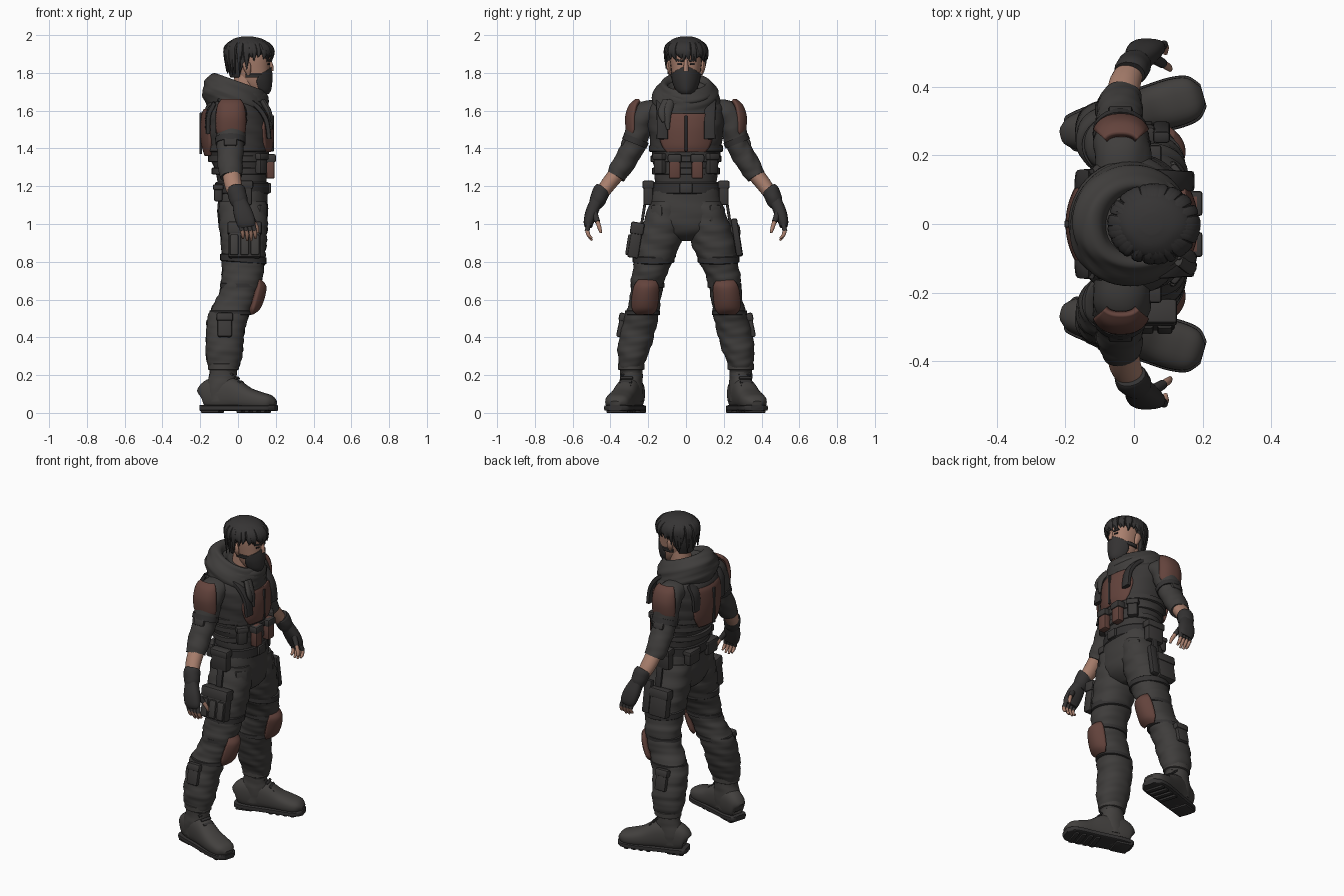
import bpy, bmesh, math, random
from mathutils import Vector, Euler, Matrix

random.seed(4)
X, Z = Vector((1, 0, 0)), Vector((0, 0, 1))

def mat(name, r, g, b):
    m = bpy.data.materials.new(name)
    m.diffuse_color = (r, g, b, 1)
    return m

CLOTH = mat("charcoal cloth", .050, .047, .045)
VEST = mat("dark vest", .043, .040, .039)
ARMOUR = mat("red brown armour", .125, .056, .045)
SKIN = mat("skin", .40, .215, .155)
HAIR = mat("black hair", .036, .034, .034)
BOOT = mat("boot leather", .056, .052, .049)
STRAP = mat("strap and glove", .034, .032, .032)
EYE = mat("eye dark", .015, .012, .012)

def finish(name, bm, m):
    me = bpy.data.meshes.new(name)
    bm.to_mesh(me)
    bm.free()
    me.materials.append(m)
    ob = bpy.data.objects.new(name, me)
    bpy.context.collection.objects.link(ob)
    return ob

def spline(rows, k):
    out, n = [], len(rows)
    for i in range(n - 1):
        p = [rows[max(0, min(n - 1, i + d))] for d in (-1, 0, 1, 2)]
        for j in range(k):
            t = j / k
            out.append([.5 * (2*b + (c - a)*t + (2*a - 5*b + 4*c - d)*t*t + (3*b - a - 3*c + d)*t**3)
                        for a, b, c, d in zip(*p)])
    return out + [list(rows[-1])]

def loft(name, rows, m, n=32, k=5, power=2, fold=0, path=False, ref=X, tilt=0, arc=None, thick=.02):
    """Skin elliptical sections (x, y, z, rx, ry[, half angle]); arc keeps only a curved plate."""
    rows = spline(rows, k)
    ctr = [Vector(r[:3]) for r in rows]
    bm, rings = bmesh.new(), []
    for i, r in enumerate(rows):
        t = (ctr[min(i + 1, len(ctr) - 1)] - ctr[max(i - 1, 0)]).normalized() if path else Z
        u = (ref - t * ref.dot(t)).normalized()
        v = t.cross(u)
        ring = []
        for j in range(n):
            if arc is None:
                a = 2 * math.pi * j / n
            else:
                a = math.radians(arc + r[5] * (2 * j / (n - 1) - 1))
            c, s = math.cos(a), math.sin(a)
            f = 1 + fold * (math.sin(70*r[2] + 2.5*math.sin(a + r[1]*3) + 1.5*math.cos(2*a))
                            + .5 * math.sin(150*r[2] + 3*math.cos(a + 1)))
            pc = math.copysign(abs(c) ** (2 / power), c)
            ps = math.copysign(abs(s) ** (2 / power), s)
            p = ctr[i] + u * (r[3] * pc * f) + v * (r[4] * ps * f)
            p.z += tilt * (p.x - r[0])
            ring.append(bm.verts.new(p))
        rings.append(ring)
    for a, b in zip(rings, rings[1:]):
        for j in range(n if arc is None else n - 1):
            q = (j + 1) % n
            bm.faces.new((a[j], a[q], b[q], b[j]))
    if arc is None:
        bm.faces.new(rings[0][::-1])
        bm.faces.new(rings[-1])
        bmesh.ops.recalc_face_normals(bm, faces=bm.faces)
    ob = finish(name, bm, m)
    if arc is not None:
        mod = ob.modifiers.new("thickness", 'SOLIDIFY')
        mod.thickness, mod.offset = thick, -1
    return ob

def box(name, c, size, m, rot=(0, 0, 0), bevel=.01):
    bm = bmesh.new()
    bmesh.ops.create_cube(bm, size=1)
    bmesh.ops.scale(bm, vec=size, verts=bm.verts)
    bmesh.ops.bevel(bm, geom=bm.edges[:], offset=min(bevel, min(size) * .4), segments=2, affect='EDGES', profile=.5)
    e = Euler([math.radians(d) for d in rot]).to_matrix().to_4x4()
    bmesh.ops.transform(bm, matrix=Matrix.Translation(c) @ e, verts=bm.verts)
    return finish(name, bm, m)

def pouch(name, c, size, m, rot=(0, 0, 0), flap=VEST):
    box(name, c, size, m, rot)
    off = Euler([math.radians(d) for d in rot]).to_matrix() @ Vector((0, 0, size[2] * .33))
    box(name + "_flap", Vector(c) + off, (size[0] + .012, size[1] + .012, size[2] * .34), flap, rot)

def band(name, x, y, z, rx, ry, h, m=STRAP, tilt=0):
    loft(name, [(x, y, z-h, rx-.006, ry-.006), (x, y, z-h*.8, rx, ry), (x, y, z+h*.8, rx, ry),
                (x, y, z+h, rx-.006, ry-.006)], m, k=1, tilt=tilt)

# Torso, pelvis and belt
loft("torso", [(.02, 0, 1.14, .13, .165), (.02, 0, 1.25, .132, .165), (.01, 0, 1.33, .15, .175),
               (0, 0, 1.42, .17, .188), (-.005, 0, 1.5, .176, .198), (-.015, 0, 1.58, .163, .205),
               (-.025, 0, 1.64, .135, .185), (-.03, 0, 1.69, .09, .11)], VEST, 48, power=2.3, fold=.012)
loft("pelvis", [(.025, 0, .91, .05, .04), (.025, 0, .95, .11, .13), (.025, 0, 1.02, .132, .195),
                (.025, 0, 1.1, .133, .192), (.025, 0, 1.2, .13, .17)], CLOTH, 40, power=2.3, fold=.012)
band("belt", .022, 0, 1.19, .143, .182, .032)
box("belt_buckle", (.165, 0, 1.19), (.02, .07, .055), VEST)
for i, z in enumerate((1.28, 1.345, 1.40)):
    band("vest_strap_%d" % i, .012 - .006*i, 0, z, .152 + .013*i, .18 + .008*i, .018, VEST)

# Chest and back armour plates
loft("chest_plate", [(0, 0, 1.38, .176, .195, 32), (0, 0, 1.42, .186, .203, 40), (-.003, 0, 1.5, .19, .208, 45),
                     (-.008, 0, 1.56, .185, .212, 34), (-.01, 0, 1.585, .178, .212, 28)], ARMOUR, 20, arc=0)
loft("back_plate", [(-.012, 0, 1.36, .165, .19, 30), (-.012, 0, 1.42, .182, .2, 40), (-.013, 0, 1.5, .187, .205, 42),
                    (-.015, 0, 1.58, .178, .212, 40), (-.015, 0, 1.61, .165, .212, 30)], ARMOUR, 20, arc=180)
box("chest_seam", (.184, 0, 1.48), (.012, .014, .19), STRAP, bevel=.003)
box("back_seam", (-.197, 0, 1.48), (.012, .02, .22), STRAP, bevel=.003)
for s in (-1, 1):
    pouch("chest_pouch", (.172, s * .06, 1.305), (.045, .062, .13), ARMOUR)
    pouch("side_pouch", (.115, s * .13, 1.32), (.06, .06, .11), VEST, (0, 0, s * 40))
    loft("shoulder_strap", [(.165, s*.125, 1.45, .012, .03), (.145, s*.125, 1.56, .014, .03),
                            (.07, s*.13, 1.645, .014, .03), (-.06, s*.13, 1.67, .014, .03),
                            (-.15, s*.13, 1.6, .014, .03), (-.16, s*.12, 1.48, .012, .03)],
         STRAP, 12, power=4, path=True, ref=Vector((1, 0, .9)))

# Lowered hood and scarf
loft("hood", [(-.02, 0, 1.56, .14, .135), (-.015, 0, 1.62, .172, .18), (-.01, 0, 1.68, .172, .178),
              (0, 0, 1.73, .152, .148), (.008, 0, 1.752, .133, .124), (.015, 0, 1.74, .107, .102),
              (.02, 0, 1.68, .09, .085)], CLOTH, 48, fold=.022, tilt=-.36)
loft("scarf", [(.03, 0, 1.655, .09, .10), (.03, 0, 1.665, .128, .142), (.03, 0, 1.70, .13, .138),
               (.03, 0, 1.73, .105, .108), (.03, 0, 1.715, .08, .08)], CLOTH, 40, fold=.03, tilt=-.25)
for y, e in ((-.10, 1.50), (-.125, 1.54)):
    loft("scarf_tail", [(.13, y*.8, 1.65, .015, .025), (.165, y, 1.59, .014, .024), (.178, y*.95, e, .006, .008)],
         CLOTH, 12, path=True)

# Head, face and mask
loft("neck", [(.025, 0, 1.62, .065, .065), (.045, 0, 1.8, .062, .06)], SKIN, 24)
loft("head", [(.125, 0, 1.69, .03, .028), (.108, 0, 1.71, .058, .048), (.088, 0, 1.755, .08, .066),
              (.076, 0, 1.82, .093, .078), (.068, 0, 1.9, .1, .086), (.06, 0, 1.96, .075, .07),
              (.06, 0, 1.985, .03, .03)], SKIN, 32, power=2.2)
loft("face_mask", [(.118, 0, 1.688, .045, .036, 80), (.106, 0, 1.71, .07, .056, 85), (.094, 0, 1.755, .088, .074, 85),
                   (.088, 0, 1.795, .094, .08, 65), (.085, 0, 1.83, .093, .084, 14)], STRAP, 24, power=1.8, arc=0, thick=.015)
loft("mask_strap", [(.078, 0, 1.775, .09, .08, 115), (.078, 0, 1.795, .094, .083, 115)], STRAP, 40, arc=0, thick=.01)
loft("nose", [(.165, 0, 1.87, .008, .008), (.172, 0, 1.84, .014, .012), (.175, 0, 1.81, .014, .014)], SKIN, 12, path=True)
for s in (-1, 1):
    box("eye", (.163, s * .034, 1.847), (.008, .026, .01), EYE, (0, 0, s * 18), .003)
    box("eyebrow", (.164, s * .036, 1.866), (.012, .04, .011), HAIR, (s * 10, 0, s * 18), .004)
    loft("ear", [(.055, s*.082, 1.79, .008, .006), (.05, s*.09, 1.82, .02, .011), (.045, s*.092, 1.85, .02, .01),
                 (.045, s*.088, 1.865, .008, .006)], SKIN, 12)

# Hair cap, nape and loose locks
loft("hair_cap", [(.06, 0, 1.895, .11, .095), (.058, 0, 1.92, .12, .103), (.055, 0, 1.955, .108, .094),
                  (.052, 0, 1.98, .075, .068), (.05, 0, 1.992, .03, .03)], HAIR, 40, fold=.02)
loft("hair_back", [(.035, 0, 1.775, .075, .068, 65), (.045, 0, 1.83, .105, .09, 78), (.055, 0, 1.88, .122, .102, 92),
                   (.058, 0, 1.92, .122, .104, 105)], HAIR, 32, arc=180)
for i in range(40):
    a = 2 * math.pi * i / 40 + random.uniform(-.1, .1)
    c, s = math.cos(a), math.sin(a)
    low = random.uniform(1.855, 1.885) if c > -.1 else random.uniform(1.78, 1.87)
    w = random.uniform(.013, .02)
    loft("hair_lock", [(.05 + .05*c, .045*s, 1.978, .008, .01), (.055 + .105*c, .092*s, 1.95, .012, w),
                       (.058 + .126*c, .108*s, 1.91, .011, w), (.058 + .118*c, .104*s + random.uniform(-.015, .015), low, .002, .002)],
         HAIR, 8, 3, path=True, ref=Vector((c, s, .5)))

for s in (-1, 1):
    # Arms: sleeve, forearm, glove, fingers
    loft("sleeve", [(-.035, s*.15, 1.6, .08, .06), (-.035, s*.222, 1.578, .083, .07), (-.038, s*.252, 1.5, .08, .068),
                    (-.04, s*.275, 1.42, .072, .062), (-.042, s*.312, 1.35, .068, .06), (-.04, s*.352, 1.285, .064, .056),
                    (-.036, s*.372, 1.25, .058, .05)], CLOTH, 32, fold=.03, path=True)
    loft("forearm", [(-.036, s*.355, 1.28, .048, .044), (-.025, s*.415, 1.205, .046, .04),
                     (0, s*.465, 1.13, .036, .032)], SKIN, 20, path=True)
    loft("glove_cuff", [(-.012, s*.44, 1.185, .046, .042), (-.008, s*.45, 1.17, .05, .046), (.004, s*.468, 1.125, .047, .042),
                        (.012, s*.48, 1.10, .038, .034)], STRAP, 20, path=True, fold=.02)
    loft("glove_palm", [(.008, s*.475, 1.12, .038, .033), (.026, s*.5, 1.06, .05, .033),
                        (.042, s*.515, 1.01, .05, .027), (.047, s*.516, .985, .043, .02)], STRAP, 20, power=2.5, path=True)
    for i in range(4):
        x, d = .014 + .022 * i, .012 * (i in (1, 2))
        loft("glove_finger", [(x, s*.515, 1.0, .012, .013), (x+.008, s*.524, .962, .012, .013)], STRAP, 10, 2, path=True)
        loft("fingertip", [(x+.008, s*.524, .967, .01, .011), (x+.012, s*.515, .94, .01, .01),
                           (x+.012, s*.497, .925-d, .006, .006)], SKIN, 10, 3, path=True)
    loft("glove_thumb", [(.045, s*.492, 1.075, .018, .018), (.085, s*.468, 1.01, .014, .014)], STRAP, 12, 3, path=True)
    loft("thumb_tip", [(.083, s*.469, 1.015, .011, .012), (.1, s*.458, .98, .011, .011), (.106, s*.45, .953, .006, .006)],
         SKIN, 10, 3, path=True)
    # Shoulder armour and arm strap
    loft("shoulder_plate", [(-.038, s*.225, 1.475, .085, .085, 52), (-.038, s*.225, 1.5, .09, .094, 60), (-.038, s*.225, 1.57, .09, .097, 62),
                            (-.038, s*.222, 1.63, .08, .08, 60), (-.038, s*.222, 1.662, .06, .045, 55)], ARMOUR, 16, power=2.4, arc=s*90)
    loft("arm_strap", [(-.04, s*.262, 1.455, .081, .07), (-.04, s*.274, 1.425, .08, .069)], STRAP, 24, 2, path=True)
    box("arm_pouch", (-.04, s * .328, 1.435), (.07, .025, .05), VEST, (s * 22, 0, 0))

    # Trousers and straps
    loft("trouser_leg", [(-.075, s*.29, .215, .066, .058), (-.075, s*.287, .27, .09, .07), (-.072, s*.275, .34, .098, .087),
                         (-.068, s*.258, .42, .1, .092), (-.055, s*.238, .5, .107, .091), (-.022, s*.22, .58, .105, .084),
                         (.005, s*.21, .64, .102, .084), (.022, s*.198, .72, .108, .091), (.028, s*.172, .8, .113, .102),
                         (.03, s*.145, .9, .12, .117), (.028, s*.122, 1, .128, .108), (.025, s*.1, 1.12, .125, .088)],
         CLOTH, 40, 7, power=2.2, fold=.026)
    band("thigh_strap", .028, s*.172, .815, .122, .11, .02, tilt=-.08)
    band("knee_strap_upper", .014, s*.203, .675, .11, .09, .013)
    band("knee_strap_lower", -.04, s*.23, .53, .112, .093, .013)
    loft("knee_plate", [(-.005, s*.22, .52, .085, .085, 30), (.005, s*.22, .55, .112, .09, 48), (.02, s*.216, .61, .122, .092, 52),
                        (.032, s*.21, .67, .118, .09, 48), (.03, s*.208, .705, .095, .085, 32)], ARMOUR, 16, arc=0, thick=.03)
    pouch("shin_pouch", (-.07, s * .343, .465), (.075, .03, .13), VEST, (s * 12, 0, 0))
    # Hip pouches on the belt
    pouch("hip_pouch", (.02, s * .2, 1.165), (.11, .05, .13), VEST)
    pouch("back_pouch", (-.105, s * .09, 1.165), (.045, .1, .09), VEST)
    box("trouser_pocket", (.125, s * .15, 1.04), (.03, .07, .12), CLOTH, (0, 0, s * 35))

    # Boots
    loft("boot_shaft", [(-.09, s*.288, .06, .08, .06), (-.085, s*.29, .14, .085, .062), (-.08, s*.29, .2, .072, .06),
                        (-.077, s*.29, .26, .072, .062)], BOOT, 28, fold=.02)
    band("boot_collar", -.077, s*.29, .245, .082, .07, .018, BOOT)
    foot = [(-.192, s*.262, .085, .03, .025), (-.18, s*.265, .09, .065, .048), (-.12, s*.28, .1, .09, .06),
            (-.04, s*.305, .1, .088, .063), (.05, s*.335, .075, .06, .067), (.12, s*.355, .062, .048, .07),
            (.17, s*.368, .055, .038, .06), (.198, s*.376, .048, .015, .028)]
    loft("boot_foot", foot, BOOT, 28, power=2.5, path=True, ref=Z)
    loft("boot_sole", [(r[0]*1.025, r[1], .026, .015, r[4]+.006) for r in foot], STRAP, 20, power=7, path=True, ref=Z)
    box("boot_heel", (-.135, s * .277, .016), (.1, .11, .032), STRAP, (0, 0, s * 17), .006)
    for i in range(4):
        box("boot_tread", (.02 + .042*i, s * (.326 + .0125*i), .01), (.026, .115, .02), STRAP, (0, 0, s * 17), .004)
    for i in range(5):
        box("boot_lace", (.035 - .02*i, s * (.325 - .005*i), .142 + .021*i), (.016, .07, .009), STRAP, (0, 40, s * 17), .003)

# Thigh gear, different on each side
pouch("thigh_pack", (.035, -.268, .915), (.17, .06, .19), VEST, (-9, 0, 0))
for x in (-.02, .035, .09):
    box("thigh_pack_pocket", (x, -.304, .89), (.045, .02, .11), CLOTH, (-9, 0, 0))
pouch("thigh_pouch", (-.005, .265, .91), (.12, .05, .17), VEST, (9, 0, 0))
box("holster", (.08, .268, .93), (.05, .035, .2), STRAP, (9, 0, 0))
for y in (-.225, .225):
    box("holster_hanger", (.03, y, 1.06), (.04, .015, .15), STRAP, (9 if y > 0 else -9, 0, 0), .004)

# Smooth shading with crisp edges
bpy.ops.object.select_all(action='SELECT')
bpy.context.view_layer.objects.active = bpy.context.selected_objects[0]
bpy.ops.object.shade_smooth_by_angle(angle=math.radians(40))
